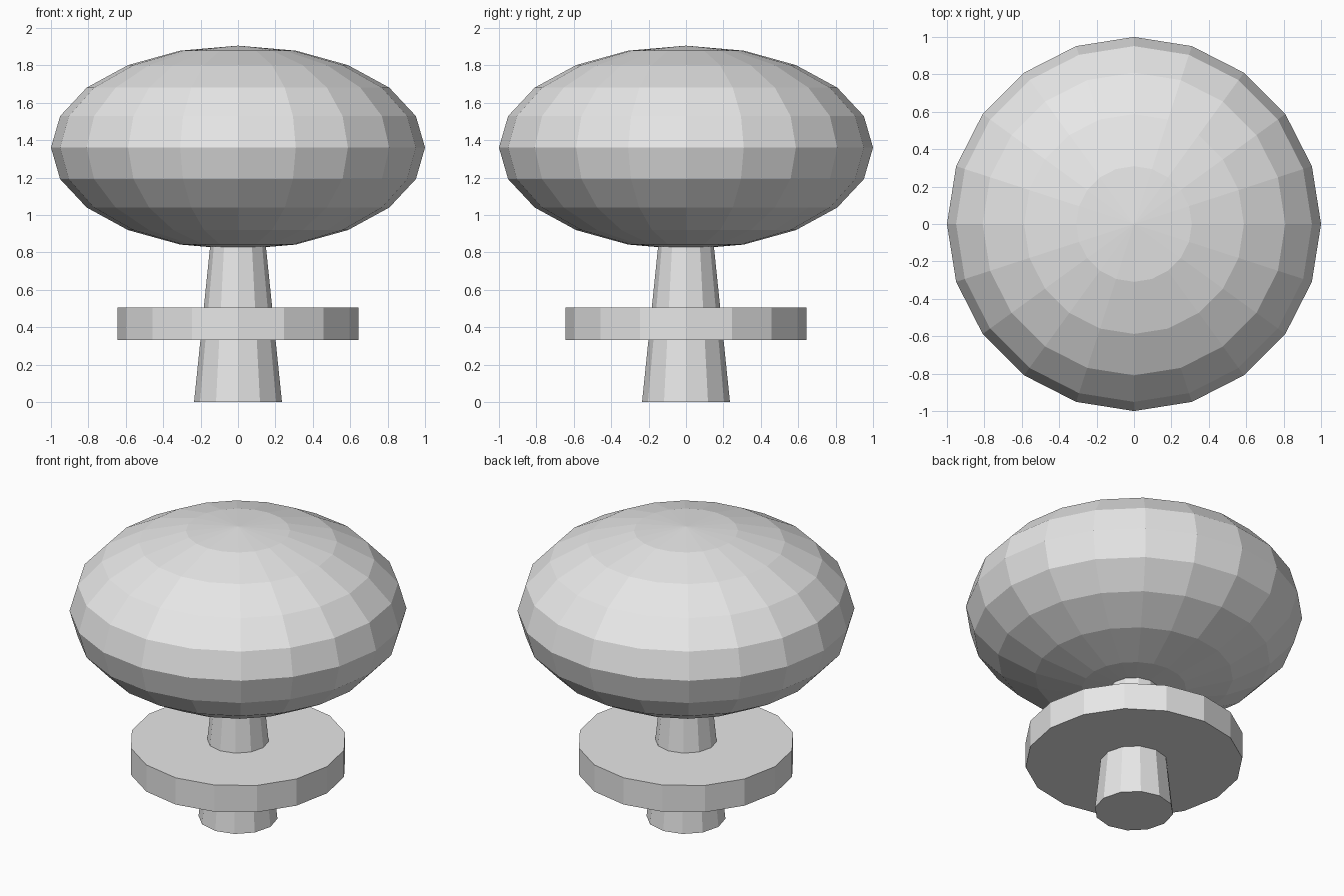
import bpy
import bmesh

# Remove the default cube
cube = bpy.data.objects.get("Cube")
if cube:
    bpy.data.objects.remove(cube, do_unlink=True)

# Single flat grey
grey = bpy.data.materials.new("light_grey")
grey.use_nodes = True
colour = (0.8, 0.8, 0.8, 1.0)
grey.diffuse_color = colour
grey.node_tree.nodes["Principled BSDF"].inputs["Base Color"].default_value = colour


def add_part(name, bm, z):
    """Turn a bmesh into a flat-shaded object centred at height z."""
    mesh = bpy.data.meshes.new(name)
    bm.to_mesh(mesh)
    bm.free()
    mesh.materials.append(grey)
    obj = bpy.data.objects.new(name, mesh)
    obj.location.z = z
    bpy.context.collection.objects.link(obj)
    return obj


def add_turned(name, sides, r_low, r_high, z_low, z_high):
    """Capped cylinder or cone section with a corner on the x axis."""
    bm = bmesh.new()
    bmesh.ops.create_cone(bm, cap_ends=True, segments=sides, radius1=r_low,
                          radius2=r_high, depth=z_high - z_low)
    return add_part(name, bm, (z_low + z_high) / 2)


# Tapered stem, its top end buried in the knob
add_turned("stem", 12, 0.235, 0.14, 0.0, 0.92)

# Round collar plate
add_turned("collar", 16, 0.645, 0.645, 0.33, 0.505)

# Flattened faceted knob
bm = bmesh.new()
bmesh.ops.create_uvsphere(bm, u_segments=20, v_segments=10, radius=1.0)
bmesh.ops.scale(bm, vec=(1.0, 1.0, 0.545), verts=bm.verts)
add_part("knob", bm, 1.36)
